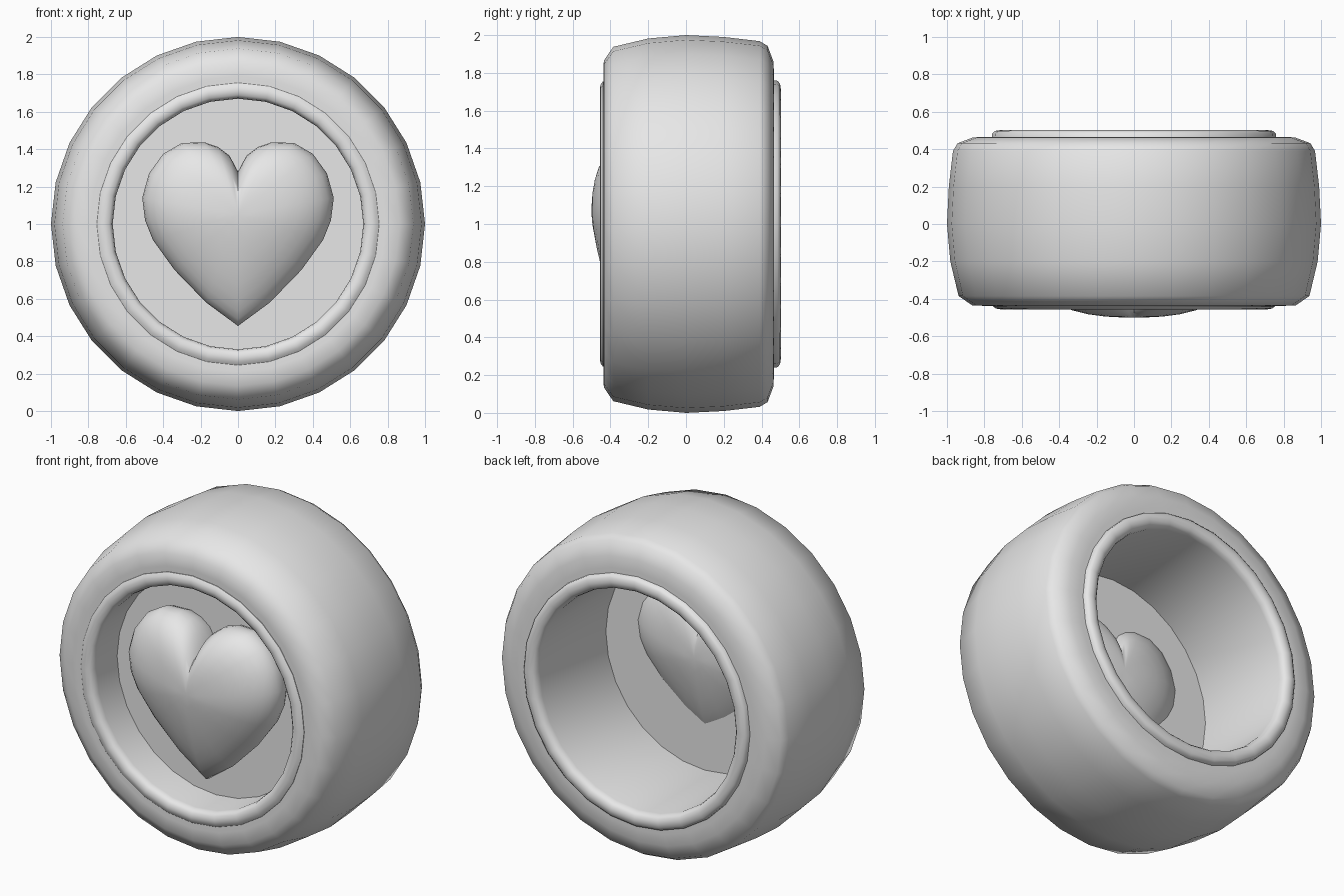
import bpy, bmesh, math

if "Cube" in bpy.data.objects:
    bpy.data.objects.remove(bpy.data.objects["Cube"])

grey = bpy.data.materials.new("plain_grey")
grey.diffuse_color = (0.8, 0.8, 0.8, 1)
grey.use_nodes = True
grey.node_tree.nodes["Principled BSDF"].inputs["Base Color"].default_value = grey.diffuse_color

AXLE_Z = 1.0
SEGMENTS = 28


def finish(name, bm, angle):
    bmesh.ops.recalc_face_normals(bm, faces=bm.faces)
    mesh = bpy.data.meshes.new(name)
    bm.to_mesh(mesh)
    bm.free()
    mesh.materials.append(grey)
    mesh.shade_smooth()
    mesh.set_sharp_from_angle(angle=math.radians(angle))
    obj = bpy.data.objects.new(name, mesh)
    bpy.context.collection.objects.link(obj)
    return obj


def bridge(bm, a, b):
    for i in range(len(a)):
        j = (i + 1) % len(a)
        bm.faces.new((a[i], a[j], b[j], b[i]))


def lathe(name, profile, angle):
    """Spin a closed (radius, y) section around the axle."""
    bm = bmesh.new()
    rings = []
    for s in range(SEGMENTS):
        t = 2 * math.pi * s / SEGMENTS
        rings.append([bm.verts.new((r * math.sin(t), y, AXLE_Z + r * math.cos(t)))
                      for r, y in profile])
    for s in range(SEGMENTS):
        bridge(bm, rings[s], rings[(s + 1) % SEGMENTS])
    return finish(name, bm, angle)


# Tyre with a crowned tread and rounded shoulders
lathe("tyre", [
    (0.72, -0.435), (0.79, -0.438), (0.865, -0.435), (0.938, -0.385),
    (0.982, -0.2), (1.0, 0.0), (0.99, 0.2), (0.968, 0.39),
    (0.943, 0.432), (0.86, 0.463), (0.79, 0.466), (0.72, 0.466)], 60)

# Rim barrel with a rounded lip at each end
lathe("rim", [
    (0.755, -0.42), (0.755, -0.44), (0.738, -0.452), (0.715, -0.456),
    (0.69, -0.45), (0.675, -0.435), (0.67, -0.41),
    (0.67, 0.455), (0.676, 0.48), (0.69, 0.495), (0.715, 0.502),
    (0.742, 0.498), (0.758, 0.485), (0.762, 0.45)], 45)

# Thin disc closing the barrel behind the heart
bm = bmesh.new()
faces = []
for y in (-0.212, -0.182):
    faces.append([bm.verts.new((0.675 * math.sin(2 * math.pi * s / SEGMENTS), y,
                                AXLE_Z + 0.675 * math.cos(2 * math.pi * s / SEGMENTS)))
                  for s in range(SEGMENTS)])
    bm.faces.new(faces[-1])
bridge(bm, *faces)
finish("hub_disc", bm, 30)

# Puffy heart, lofted on both sides from its outline to a centre point
half = [(0, 1.28), (0.045, 1.365), (0.107, 1.412), (0.18, 1.437), (0.3, 1.433),
        (0.4, 1.375), (0.476, 1.27), (0.512, 1.14), (0.497, 1.02),
        (0.455, 0.915), (0.34, 0.755), (0.17, 0.58), (0, 0.455)]
outline = half + [(-x, z) for x, z in half[-2:0:-1]]
MID_Z, MID_Y, DEPTH = 1.05, -0.29, 0.21
LEVELS = [0.985, 0.94, 0.87, 0.77, 0.64, 0.48, 0.3, 0.14]


def heart_ring(bm, k, side):
    ring = []
    for x, z in outline:
        # the bulge is full in the lobes and thins out towards the tip
        low = min(1, max(0, (MID_Z - z) / 0.55))
        power = 2.5 - 1.2 * low
        bulge = (1 - k ** power) ** (0.5 + 0.1 * low)
        ring.append(bm.verts.new((x * k, MID_Y + side * DEPTH * bulge,
                                  MID_Z + (z - MID_Z) * k)))
    return ring


bm = bmesh.new()
edge = heart_ring(bm, 1, 1)
for side in (-1, 1):
    last = edge
    for k in LEVELS:
        ring = heart_ring(bm, k, side)
        bridge(bm, last, ring)
        last = ring
    pole = bm.verts.new((0, MID_Y + side * DEPTH, MID_Z))
    for i in range(len(last)):
        bm.faces.new((last[i], last[(i + 1) % len(last)], pole))
finish("heart", bm, 75)
